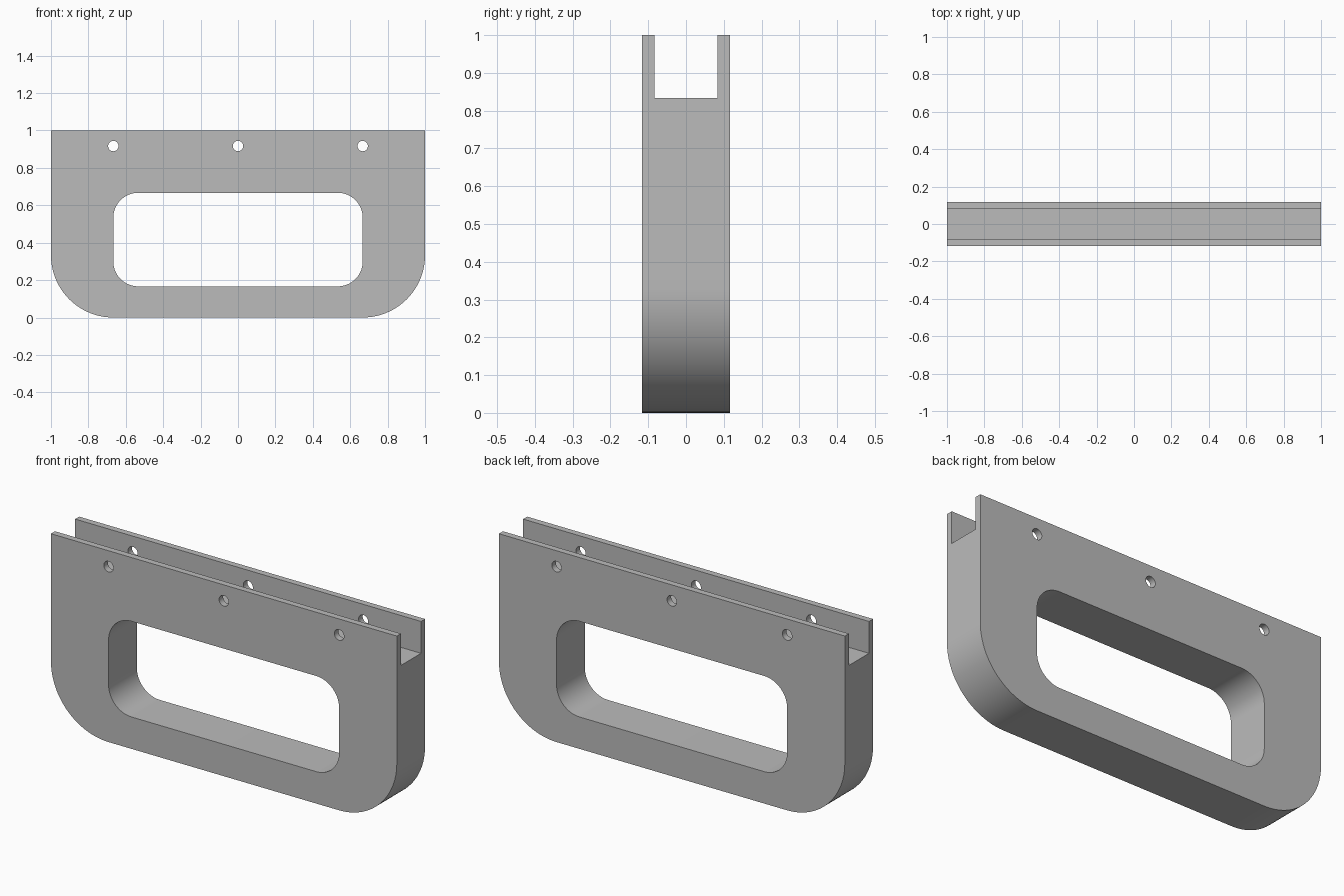
import bpy, bmesh
from math import sin, cos, pi, radians

cube = bpy.data.objects.get("Cube")
if cube:
    bpy.data.objects.remove(cube, do_unlink=True)

HALF_DEPTH = 0.1167
SLOT_HALF = 0.0833
SLOT_FLOOR = 0.8333

grey = bpy.data.materials.new("plain grey")
grey.use_nodes = True
colour = (0.5, 0.5, 0.5, 1)
grey.diffuse_color = colour
grey.node_tree.nodes["Principled BSDF"].inputs["Base Color"].default_value = colour


def arc(cx, cz, r, start, steps=24, sweep=pi / 2):
    """Points on an arc in the xz plane."""
    return [(cx + r * cos(start + sweep * i / steps),
             cz + r * sin(start + sweep * i / steps)) for i in range(steps + 1)]


def extrude(name, outline, half_depth):
    """Solid made by extruding an xz outline evenly along y."""
    bm = bmesh.new()
    face = bm.faces.new([bm.verts.new((x, -half_depth, z)) for x, z in outline])
    moved = bmesh.ops.extrude_face_region(bm, geom=[face])["geom"]
    bmesh.ops.translate(bm, vec=(0, 2 * half_depth, 0),
                        verts=[v for v in moved if isinstance(v, bmesh.types.BMVert)])
    bmesh.ops.recalc_face_normals(bm, faces=bm.faces)
    mesh = bpy.data.meshes.new(name)
    bm.to_mesh(mesh)
    bm.free()
    mesh.materials.append(grey)
    obj = bpy.data.objects.new(name, mesh)
    bpy.context.collection.objects.link(obj)
    return obj


# Handle body: square top corners, large round bottom corners
R = 1 / 3
body = extrude("handle_body",
               [(1, 1), (-1, 1)] + arc(-1 + R, R, R, pi) + arc(1 - R, R, R, 1.5 * pi),
               HALF_DEPTH)

# Grip opening with rounded corners
r, right, low, high = 0.1333, 0.6667, 0.1667, 0.6667
opening = (arc(right - r, high - r, r, 0) + arc(r - right, high - r, r, pi / 2)
           + arc(r - right, low + r, r, pi) + arc(right - r, low + r, r, 1.5 * pi))
cutters = [extrude("grip_opening_cutter", opening, 0.3)]

# Channel along the top edge
cutters.append(extrude("channel_cutter",
                       [(-1.2, SLOT_FLOOR), (1.2, SLOT_FLOOR), (1.2, 1.2), (-1.2, 1.2)],
                       SLOT_HALF))

# Three fixing holes through both channel walls
for x in (-right, 0, right):
    cutters.append(extrude("fixing_hole_cutter",
                           arc(x, 0.9167, 0.0278, 0, 32, 2 * pi)[:-1], 0.3))

# Cut everything out of the body
bpy.ops.object.select_all(action="DESELECT")
bpy.context.view_layer.objects.active = body
body.select_set(True)
for cutter in cutters:
    cutter.hide_render = True
    mod = body.modifiers.new("cut", "BOOLEAN")
    mod.operation = "DIFFERENCE"
    mod.solver = "EXACT"
    mod.object = cutter
    bpy.ops.object.modifier_apply(modifier=mod.name)
    bpy.data.objects.remove(cutter, do_unlink=True)

bpy.ops.object.shade_smooth_by_angle(angle=radians(30))
